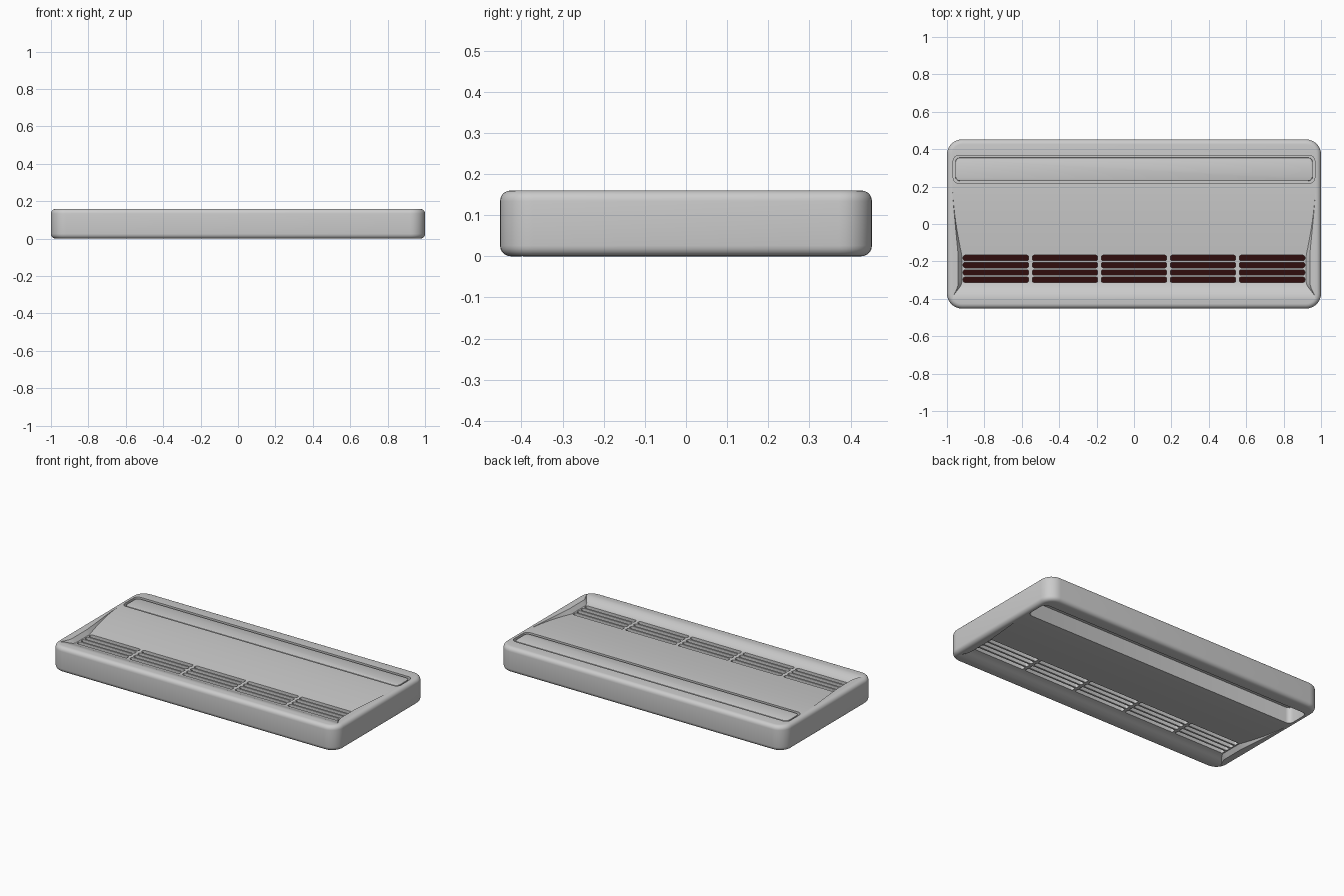
import bpy, bmesh

cube = bpy.data.objects.get("Cube")
if cube:
    bpy.data.objects.remove(cube, do_unlink=True)

HEIGHT, HALF_X, HALF_Y = 0.16, 1.0, 0.452
MID = HEIGHT / 2
DISH = 0.025


def material(name, rgb):
    mat = bpy.data.materials.new(name)
    mat.use_nodes = True
    mat.diffuse_color = (*rgb, 1)
    bsdf = next(n for n in mat.node_tree.nodes if n.type == 'BSDF_PRINCIPLED')
    bsdf.inputs["Base Color"].default_value = (*rgb, 1)
    return mat


shell_grey = material("shell grey", (0.6, 0.6, 0.6))
vent_dark = material("vent dark red", (0.03, 0.004, 0.004))


def finish(name, bm, mat):
    bmesh.ops.recalc_face_normals(bm, faces=bm.faces)
    mesh = bpy.data.meshes.new(name)
    bm.to_mesh(mesh)
    bm.free()
    obj = bpy.data.objects.new(name, mesh)
    bpy.context.collection.objects.link(obj)
    mesh.materials.append(mat)
    return obj


def add_box(bm, x, y, z, corner=0.0, segments=4):
    """Box between the given ranges, with rounded upright corners."""
    verts = bmesh.ops.create_cube(bm, size=1)["verts"]
    for v in verts:
        v.co = [r[0] if c < 0 else r[1] for c, r in zip(v.co, (x, y, z))]
    if corner:
        upright = [e for e in {e for v in verts for e in v.link_edges}
                   if abs(e.verts[0].co.z - e.verts[1].co.z) > 1e-4]
        bmesh.ops.bevel(bm, geom=upright, offset=corner, segments=segments,
                        profile=0.5, affect='EDGES')


def box(name, x, y, z, mat, corner=0.0, segments=4):
    bm = bmesh.new()
    add_box(bm, x, y, z, corner, segments)
    return finish(name, bm, mat)


def soften(obj, width, segments, angle=0.6):
    mod = obj.modifiers.new("Soft edges", 'BEVEL')
    mod.width, mod.segments = width, segments
    mod.limit_method, mod.angle_limit = 'ANGLE', angle
    apply(obj, mod)


def apply(obj, mod):
    bpy.ops.object.select_all(action='DESELECT')
    obj.select_set(True)
    bpy.context.view_layer.objects.active = obj
    bpy.ops.object.modifier_apply(modifier=mod.name)


def cut(obj, cutter):
    mod = obj.modifiers.new("Cut", 'BOOLEAN')
    mod.operation, mod.solver, mod.object = 'DIFFERENCE', 'EXACT', cutter
    apply(obj, mod)
    bpy.data.objects.remove(cutter, do_unlink=True)


def smoothstep(t):
    t = min(max(t, 0), 1)
    return t * t * (3 - 2 * t)


def dish_depth(y):
    """Depth of the shallow dish, lowest under the vents."""
    if y > -0.17:
        return DISH * max((0.2 - y) / 0.37, 0) ** 1.6
    return DISH * (1 - smoothstep((-0.31 - y) / 0.09))


def dish_cutter(side):
    bm = bmesh.new()
    rings = []
    steps = 40
    for i in range(steps + 1):
        y = 0.2 - 0.6 * i / steps
        d = dish_depth(y)
        low = 0.97 - 0.05 * d / DISH
        z = MID + side * (MID - d)
        out = MID + side * (MID + 0.05)
        rings.append([bm.verts.new(p) for p in
                      ((-0.98, y, out), (-low, y, z), (low, y, z), (0.98, y, out))])
    for a, b in zip(rings, rings[1:]):
        for k in range(4):
            bm.faces.new((a[k], a[k - 1], b[k - 1], b[k]))
    bm.faces.new(rings[0])
    bm.faces.new(rings[-1])
    return finish("dish_cutter", bm, shell_grey)


# Rounded slab with a dish on both faces
body = box("body", (-HALF_X, HALF_X), (-HALF_Y, HALF_Y), (0, HEIGHT), shell_grey, 0.08, 8)
soften(body, 0.026, 5)
for side in (1, -1):
    cut(body, dish_cutter(side))

# Long opening near the back edge
cut(body, box("opening_cutter", (-0.967, 0.967), (0.218, 0.367), (-0.1, 0.3),
              shell_grey, 0.03))

# Vent slots: five groups of four
bm = bmesh.new()
for col in range(-2, 3):
    for row in range(4):
        x, y = col * 0.369, -0.181 - row * 0.039
        add_box(bm, (x - 0.175, x + 0.175), (y - 0.014, y + 0.014), (-0.1, 0.3), 0.009, 3)
cut(body, finish("slot_cutter", bm, shell_grey))

# Dark core seen through the vents
core = box("vent_core", (-0.93, 0.93), (-0.33, -0.15), (0.06, 0.1), vent_dark)

# Flush panel in the opening, with a backing plate behind its gap
panel = box("panel", (-0.955, 0.955), (0.23, 0.355), (0.11, 0.157), shell_grey, 0.024)
soften(panel, 0.004, 2)
backing = box("panel_backing", (-0.972, 0.972), (0.212, 0.372), (0.1, 0.125), shell_grey)

for obj in (body, panel):
    bpy.ops.object.select_all(action='DESELECT')
    obj.select_set(True)
    bpy.context.view_layer.objects.active = obj
    bpy.ops.object.shade_smooth_by_angle(angle=0.6)
